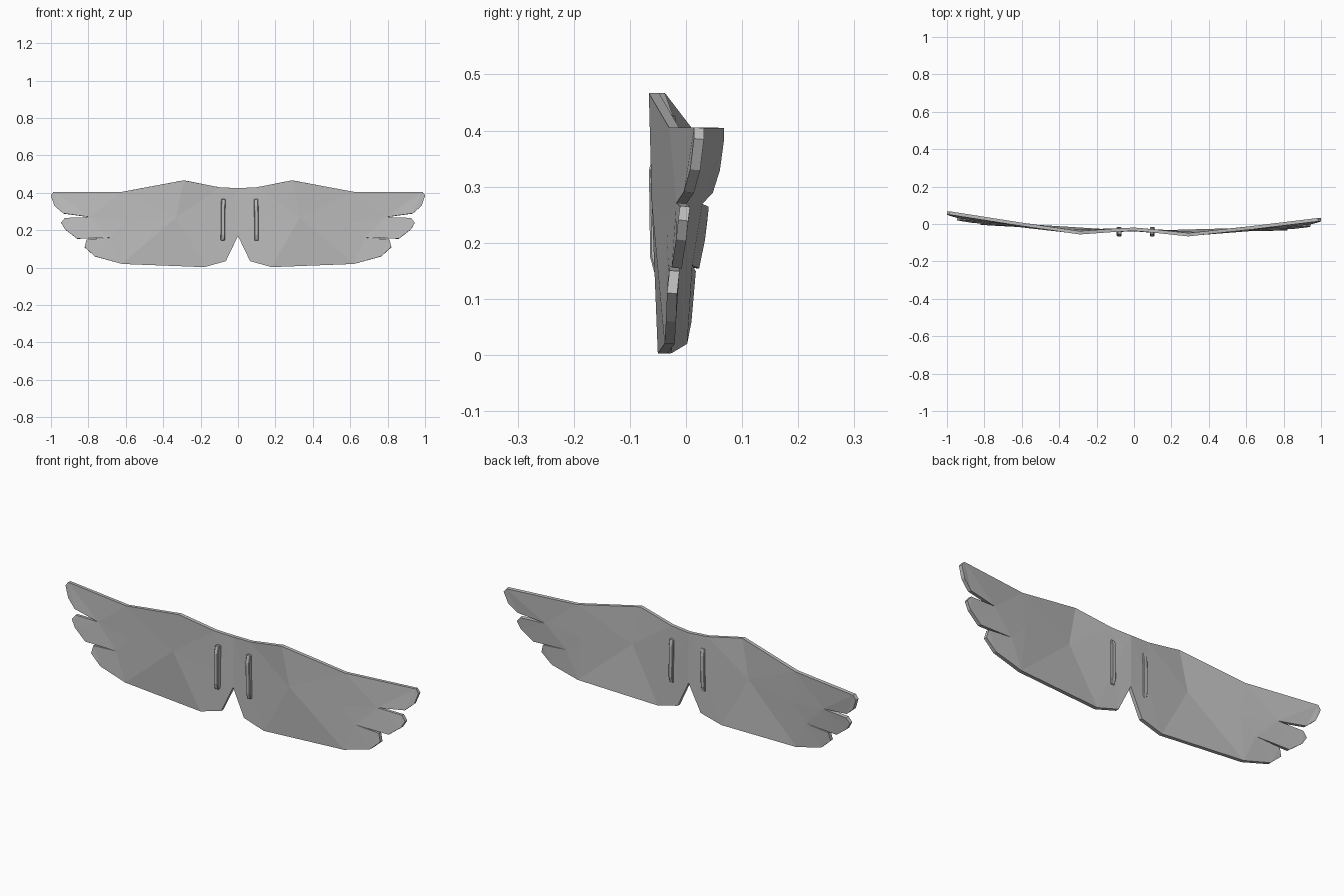
import bpy, bmesh
from mathutils import Vector, geometry

cube = bpy.data.objects.get("Cube")
if cube:
    bpy.data.objects.remove(cube, do_unlink=True)

grey = bpy.data.materials.new("plain_grey")
grey.use_nodes = True
colour = (0.5, 0.5, 0.5, 1)
grey.diffuse_color = colour
grey.node_tree.nodes["Principled BSDF"].inputs["Base Color"].default_value = colour

SKEW = -0.018      # the whole plate is turned slightly about z
THICKNESS = 0.018


def make_object(name, bm):
    bmesh.ops.recalc_face_normals(bm, faces=bm.faces)
    mesh = bpy.data.meshes.new(name)
    bm.to_mesh(mesh)
    bm.free()
    mesh.materials.append(grey)
    obj = bpy.data.objects.new(name, mesh)
    bpy.context.collection.objects.link(obj)
    return obj


# Half outline of the wing as (x, depth, z), clockwise from the top centre
outline = [
    (0, -.028, .425), (.10, -.035, .43), (.29, -.052, .467), (.62, -.010, .405),
    (.985, .041, .405), (1, .041, .385), (.98, .034, .33), (.935, .022, .29),
    (.79, .006, .27), (.925, .015, .265), (.945, .012, .24), (.925, .008, .205),
    (.86, -.001, .155), (.68, -.010, .16), (.81, -.006, .15), (.82, -.010, .11),
    (.765, -.013, .06), (.62, -.018, .02), (.18, -.038, .003), (.065, -.034, .035),
    (0, -.030, .17),
]
# Points inside the plate that shape its facets
inner = [(.33, -.046, .27), (.60, -.015, .24), (.09, -.034, .23)]

points = outline + inner
count = len(outline)
flat = [Vector((x, z)) for x, y, z in points]
rim = [(i, (i + 1) % count) for i in range(count)]
result = geometry.delaunay_2d_cdt(flat, rim, [], 1, 1e-5)
corners, triangles, sources = result[0], result[2], result[3]

# Both wings in one plate
bm = bmesh.new()
for side in (1, -1):
    verts = []
    for corner, source in zip(corners, sources):
        y = points[source[0]][1]
        verts.append(bm.verts.new((side * corner.x, y + SKEW * side * corner.x, corner.y)))
    for tri in triangles:
        bm.faces.new([verts[i] for i in tri][::side])
bmesh.ops.remove_doubles(bm, verts=bm.verts, dist=1e-4)
wings = make_object("wing_plate", bm)
solid = wings.modifiers.new("thickness", 'SOLIDIFY')
solid.thickness = THICKNESS
solid.offset = 0

# Two narrow strap bars passing through the plate
profile = [(-.056, .145), (-.064, .175), (-.066, .33), (-.056, .367),
           (-.022, .367), (-.015, .33), (-.015, .175), (-.024, .145)]
for name, centre, lean in (("left_strap", .098, -.01), ("right_strap", -.08, .015)):
    bm = bmesh.new()
    face = bm.faces.new([bm.verts.new((centre - .011 + lean * (z - .26), y, z))
                         for y, z in profile])
    extruded = bmesh.ops.extrude_face_region(bm, geom=[face])["geom"]
    moved = [v for v in extruded if isinstance(v, bmesh.types.BMVert)]
    bmesh.ops.translate(bm, verts=moved, vec=(.022, 0, 0))
    strap = make_object(name, bm)
    bevel = strap.modifiers.new("soft_edges", 'BEVEL')
    bevel.width = .003
    bevel.segments = 1
